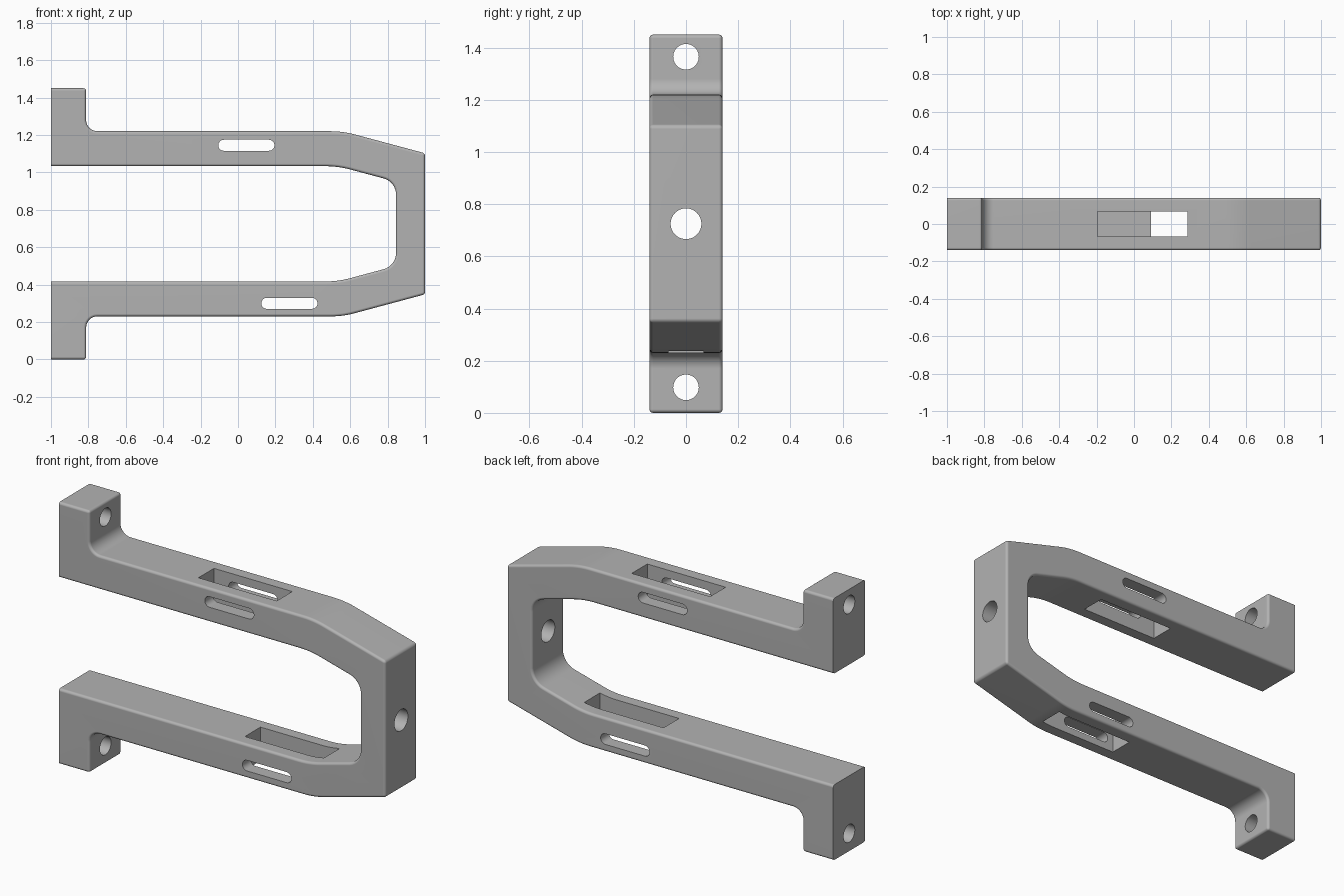
import bpy, bmesh, math
from mathutils import Vector, Matrix

cube = bpy.data.objects.get("Cube")
if cube:
    bpy.data.objects.remove(cube, do_unlink=True)

MID = 0.725      # height of the symmetry plane
HALF = 0.14      # half of the bracket width
EDGE = 0.014     # rounding of outer edges

grey = bpy.data.materials.new("satin_grey")
grey.use_nodes = True
colour = (0.45, 0.45, 0.45, 1)
grey.diffuse_color = colour
grey.node_tree.nodes["Principled BSDF"].inputs["Base Color"].default_value = colour


def rounded(points, steps=8):
    """Replace each corner (x, z, radius) of a closed outline by an arc."""
    out = []
    for i, (x, z, r) in enumerate(points):
        p = Vector((x, z))
        if r == 0:
            out.append(p)
            continue
        a = (Vector(points[i - 1][:2]) - p).normalized()
        b = (Vector(points[(i + 1) % len(points)][:2]) - p).normalized()
        half = a.angle(b) / 2
        centre = p + (a + b).normalized() * r / math.sin(half)
        start = p + a * r / math.tan(half) - centre
        end = p + b * r / math.tan(half) - centre
        turn = math.pi - 2 * half
        for k in range(steps + 1):
            t = k / steps
            out.append(centre + (start * math.sin((1 - t) * turn)
                                 + end * math.sin(t * turn)) / math.sin(turn))
    return out


def prism(name, outline, half):
    """Extrude an x-z outline along y."""
    bm = bmesh.new()
    face = bm.faces.new([bm.verts.new((p.x, -half, p.y)) for p in outline])
    ext = bmesh.ops.extrude_face_region(bm, geom=[face])
    moved = [g for g in ext["geom"] if isinstance(g, bmesh.types.BMVert)]
    bmesh.ops.translate(bm, verts=moved, vec=(0, 2 * half, 0))
    bmesh.ops.recalc_face_normals(bm, faces=bm.faces)
    return bm


def to_object(bm, name):
    mesh = bpy.data.meshes.new(name)
    bm.to_mesh(mesh)
    bm.free()
    obj = bpy.data.objects.new(name, mesh)
    bpy.context.collection.objects.link(obj)
    mesh.materials.append(grey)
    return obj


# Bracket outline: upper half from the inner end face round to the outer end
slope = math.tan(math.radians(15))
inner_end = 1.033 - slope * (0.845 - 0.535)
outer_end = 1.22 - slope * (1 - 0.56)
upper = [(0.845, inner_end, 0.09), (0.535, 1.033, 0.5), (-1, 1.033, 0),
         (-1, 1.45, 0), (-0.812, 1.45, 0), (-0.812, 1.22, 0.06),
         (0.56, 1.22, 0.5), (1, outer_end, 0)]
lower = [(x, 2 * MID - z, r) for x, z, r in reversed(upper)]
bm = prism("bracket", rounded(upper + lower), HALF)

# Round every outer edge except those of the flat mounting faces
soft = []
for e in bm.edges:
    v, w = e.verts
    if v.co.x < -0.99 and w.co.x < -0.99:
        continue
    along_side = abs(v.co.y - w.co.y) < 1e-5
    at_end = v.co.x > 0.99
    at_foot = abs(v.co.x + 0.812) < 1e-3 and abs(v.co.z - MID) > 0.7
    if along_side or at_end or at_foot:
        soft.append(e)
bmesh.ops.bevel(bm, geom=soft, offset=EDGE, segments=4, profile=0.5,
                affect='EDGES', clamp_overlap=True)
bracket = to_object(bm, "bracket")


def cut(bm):
    """Subtract a shape from the bracket."""
    bmesh.ops.recalc_face_normals(bm, faces=bm.faces)
    cutter = to_object(bm, "cutter")
    cutter.hide_render = True
    mod = bracket.modifiers.new("cut", 'BOOLEAN')
    mod.operation = 'DIFFERENCE'
    mod.solver = 'EXACT'
    mod.object = cutter
    bpy.context.view_layer.objects.active = bracket
    bpy.ops.object.modifier_apply(modifier=mod.name)
    bpy.data.objects.remove(cutter, do_unlink=True)


def bolt_hole(x, z, radius, depth):
    bm = bmesh.new()
    bmesh.ops.create_cone(bm, cap_ends=True, segments=40, radius1=radius,
                          radius2=radius, depth=depth,
                          matrix=Matrix.Translation((x, 0, z))
                          @ Matrix.Rotation(math.pi / 2, 4, 'Y'))
    cut(bm)


def pocket(x0, x1, z):
    bm = bmesh.new()
    bmesh.ops.create_cube(bm, size=1, matrix=Matrix.Translation(((x0 + x1) / 2, 0, z))
                          @ Matrix.Diagonal((x1 - x0, 0.136, 0.4, 1)))
    cut(bm)


def side_slot(x0, x1, z, r=0.0295):
    corners = [(x0, z - r, r * 0.999), (x1, z - r, r * 0.999),
               (x1, z + r, r * 0.999), (x0, z + r, r * 0.999)]
    cut(prism("slot", rounded(corners), 0.3))


# Bolt holes in both feet and in the closed end
bolt_hole(-0.9, 0.098, 0.049, 0.4)
bolt_hole(-0.9, 1.365, 0.049, 0.4)
bolt_hole(0.92, MID, 0.059, 0.4)

# Rectangular pockets and rounded slots through each arm
pocket(-0.195, 0.285, 1.127)
side_slot(-0.105, 0.195, 1.145)
pocket(0.09, 0.575, 0.323)
side_slot(0.125, 0.425, 0.3)

# Smooth roundings with crisp cut edges
bpy.ops.object.select_all(action='DESELECT')
bracket.select_set(True)
bpy.context.view_layer.objects.active = bracket
bpy.ops.object.shade_smooth_by_angle(angle=math.radians(35))
weighted = bracket.modifiers.new("flat_face_normals", 'WEIGHTED_NORMAL')
weighted.keep_sharp = True
